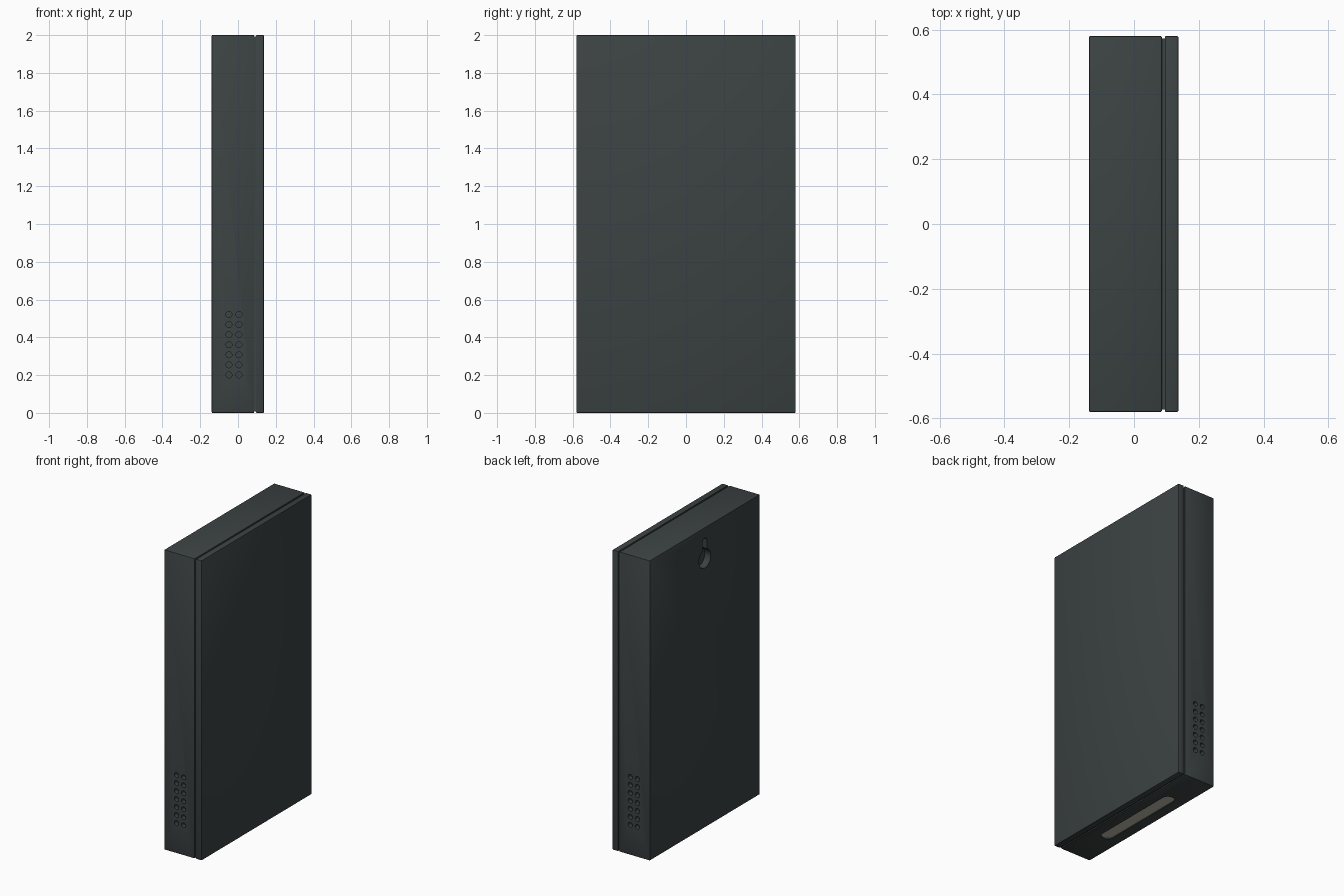
import bpy, bmesh, math
from mathutils import Vector

if "Cube" in bpy.data.objects:
    bpy.data.objects.remove(bpy.data.objects["Cube"])


def material(name, rgb):
    m = bpy.data.materials.new(name)
    m.diffuse_color = (*rgb, 1)
    m.use_nodes = True
    m.node_tree.nodes["Principled BSDF"].inputs["Base Color"].default_value = m.diffuse_color
    return m


shell = material("dark_shell", (0.045, 0.055, 0.055))
lens = material("warm_lens", (0.50, 0.48, 0.40))


def finish(name, bm, mat):
    bmesh.ops.recalc_face_normals(bm, faces=bm.faces)
    me = bpy.data.meshes.new(name)
    bm.to_mesh(me)
    bm.free()
    me.materials.append(mat)
    ob = bpy.data.objects.new(name, me)
    bpy.context.collection.objects.link(ob)
    return ob


def box(name, lo, hi, bevel=0.0):
    bm = bmesh.new()
    bmesh.ops.create_cube(bm, size=1)
    for v in bm.verts:
        v.co = Vector([(a + b) / 2 + c * (b - a) for a, b, c in zip(lo, hi, v.co)])
    if bevel:
        bmesh.ops.bevel(bm, geom=bm.edges[:], offset=bevel, segments=2,
                        profile=0.5, affect='EDGES')
    return finish(name, bm, shell)


def prism(bm, outline, axis, start, end):
    """Extrude a 2D outline along the given axis (0=x, 1=y, 2=z)."""
    def place(p, t):
        co = list(p)
        co.insert(axis, t)
        return bm.verts.new(co)
    face = bm.faces.new([place(p, start) for p in outline])
    ext = bmesh.ops.extrude_face_region(bm, geom=[face])
    for v in ext["geom"]:
        if isinstance(v, bmesh.types.BMVert):
            v.co[axis] = end


def arc(cx, cy, r, a0, a1, n):
    return [(cx + r * math.cos(a0 + (a1 - a0) * i / n),
             cy + r * math.sin(a0 + (a1 - a0) * i / n)) for i in range(n + 1)]


PI = math.pi
HALF = 0.58

# Main housing, recessed seam and front cover
body = box("housing", (-0.139, -HALF, 0), (0.086, HALF, 2), 0.004)
box("seam_core", (0.07, -HALF + 0.008, 0.008), (0.11, HALF - 0.008, 1.992))
box("front_cover", (0.095, -HALF, 0), (0.137, HALF, 2), 0.004)

# Outline of the rounded light slot in x, y
slot_x, slot_y, slot_r = -0.03, 0.28, 0.04
slot = (arc(slot_x, slot_y, slot_r, 0, PI, 16)
        + arc(slot_x, -slot_y, slot_r, PI, 2 * PI, 16))

# Outline of the hanging keyhole in y, z
key_r, neck = 0.062, 0.025
a = math.asin(neck / key_r)
keyhole = (arc(0, 1.793, key_r, PI / 2 + a, 2.5 * PI - a, 32)
           + arc(0, 1.905, neck, 0, PI, 12))

# Cutter: vent holes on both sides, keyhole and light slot
bm = bmesh.new()
for side in (-1, 1):
    for x in (-0.048, 0.005):
        for row in range(7):
            prism(bm, arc(x, 0.201 + row * 0.0533, 0.016, 0, 2 * PI * 15 / 16, 15),
                  1, side * (HALF + 0.02), side * (HALF - 0.03))
prism(bm, keyhole, 0, -0.16, -0.095)
prism(bm, slot, 2, -0.02, 0.03)
cutter = finish("opening_cutter", bm, shell)
cutter.hide_render = True

mod = body.modifiers.new("openings", 'BOOLEAN')
mod.operation = 'DIFFERENCE'
mod.solver = 'EXACT'
mod.object = cutter
bpy.context.view_layer.objects.active = body
body.select_set(True)
bpy.ops.object.modifier_apply(modifier=mod.name)
bpy.data.objects.remove(cutter)

# Light lens sitting just inside the bottom slot
bm = bmesh.new()
prism(bm, slot, 2, 0.006, 0.032)
finish("light_lens", bm, lens)

# Smooth the round walls, keep the edges crisp
for ob in bpy.context.scene.objects:
    ob.select_set(True)
bpy.ops.object.shade_smooth_by_angle(angle=math.radians(30))
